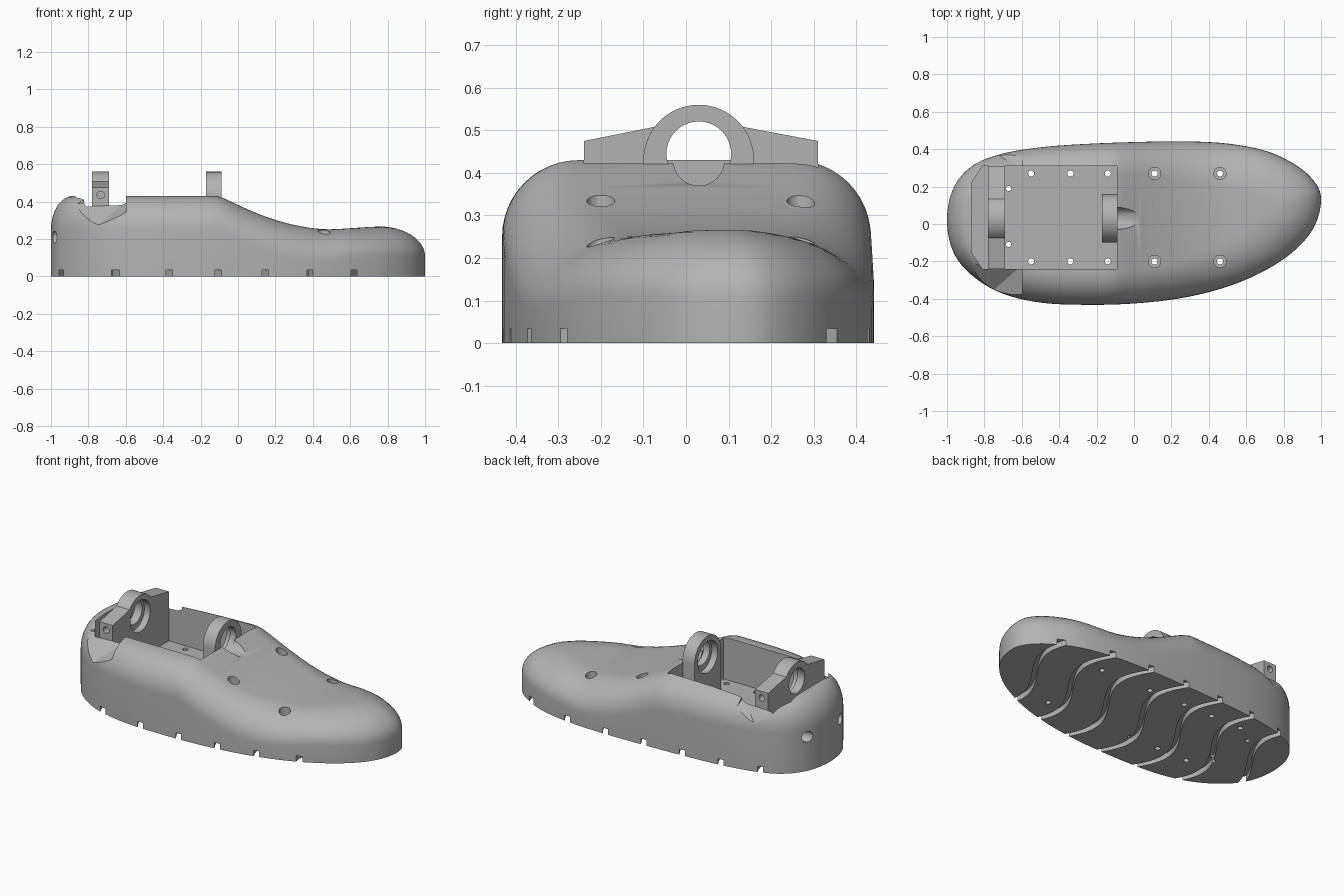
import bpy, bmesh, math
from mathutils import Matrix, Vector

if bpy.data.objects.get("Cube"):
    bpy.data.objects.remove(bpy.data.objects["Cube"], do_unlink=True)

grey = bpy.data.materials.new("grey_plastic")
grey.use_nodes = True
grey.diffuse_color = (0.45, 0.45, 0.45, 1)
grey.node_tree.nodes["Principled BSDF"].inputs["Base Color"].default_value = (0.45, 0.45, 0.45, 1)


def make(name, bm):
    bmesh.ops.recalc_face_normals(bm, faces=bm.faces[:])
    me = bpy.data.meshes.new(name)
    bm.to_mesh(me)
    bm.free()
    me.materials.append(grey)
    ob = bpy.data.objects.new(name, me)
    bpy.context.collection.objects.link(ob)
    return ob


def cylinder(a, b, r, sides=32):
    a, b = Vector(a), Vector(b)
    d = b - a
    bm = bmesh.new()
    m = Matrix.Translation((a + b) / 2) @ d.to_track_quat('Z', 'Y').to_matrix().to_4x4()
    bmesh.ops.create_cone(bm, cap_ends=True, segments=sides, radius1=r, radius2=r,
                          depth=d.length, matrix=m)
    return make("cutter", bm)


def prism(name, points, move):
    """Extrude a closed 3D outline along a vector."""
    bm = bmesh.new()
    face = bm.faces.new([bm.verts.new(p) for p in points])
    out = bmesh.ops.extrude_face_region(bm, geom=[face])
    verts = [v for v in out["geom"] if isinstance(v, bmesh.types.BMVert)]
    bmesh.ops.translate(bm, verts=verts, vec=move)
    return make(name, bm)


def cut(target, cutter):
    mod = target.modifiers.new("cut", 'BOOLEAN')
    mod.operation, mod.solver, mod.object = 'DIFFERENCE', 'EXACT', cutter
    bpy.context.view_layer.objects.active = target
    bpy.ops.object.modifier_apply(modifier=mod.name)
    bpy.data.objects.remove(cutter, do_unlink=True)


def step(a, b, x):
    t = min(1, max(0, (x - a) / (b - a)))
    return t * t * (3 - 2 * t)


# Plan outline: side positions at even angles from heel to toe
LEFT = [.02, .19, .31, .375, .41, .428, .438, .442, .43, .39, .315, .225, .13]
RIGHT = [.02, -.15, -.275, -.37, -.42, -.432, -.425, -.395, -.335, -.245, -.135, -.01, .13]


def side(own, other, x):
    u = math.acos(max(-1, min(1, -x))) / math.pi * 12
    i = min(11, int(u))
    t = u - i
    p = [other[1]] + own + [other[-2]]
    a, b, c, d = p[i:i + 4]
    return b + t * (c - a + t * (2 * a - 5 * b + 4 * c - d + t * (3 * (b - c) + d - a))) / 2


def height(x):
    t = min(1, max(0, (x + .12) / .6))
    t = t * t / (t + .08)
    return .43 - .18 * (1 - (1 - t) ** 2) + .016 * step(.45, .8, x)


# Foot body: walls, rounded shoulder rings, then strips across the top
N, K = 80, 12
bm = bmesh.new()
loop = [(i, LEFT, RIGHT) for i in range(N + 1)] + [(i, RIGHT, LEFT) for i in range(N - 1, 0, -1)]
rings = [[] for _ in range(K + 2)]
for i, own, other in loop:
    x = -math.cos(math.pi * i / N)
    p = Vector((x, side(own, other, x), 0))
    sx = min(.6, max(-.7, x))
    spine = Vector((sx, (side(LEFT, RIGHT, sx) + side(RIGHT, LEFT, sx)) / 2, 0))
    dist = (spine - p).length
    w = min(.9 * dist, .12 + .06 * step(-.95, -.6, x) + .07 * step(0, .6, x))
    r = .18 - .02 * step(.2, .7, x)
    rings[0].append(bm.verts.new(p))
    for k in range(K + 1):
        a = math.pi / 2 * k / K
        q = p.lerp(spine, w * (1 - math.cos(a)) / dist)
        q.z = height(q.x) - r * (1 - math.sin(a))
        rings[k + 1].append(bm.verts.new(q))
M = len(loop)
for lo, hi in zip(rings, rings[1:]):
    for j in range(M):
        n = (j + 1) % M
        bm.faces.new((lo[j], lo[n], hi[n], hi[j]))
for ring in (rings[0], rings[-1]):
    for i in range(N):
        quad = [ring[i], ring[i + 1], ring[(M - i - 1) % M], ring[(M - i) % M]]
        bm.faces.new(list(dict.fromkeys(quad)))
foot = make("foot_shell", bm)

# Motor bay
FLOOR = .17
bay = [(-.09, -.24), (-.09, .31), (-.81, .31), (-.87, .22), (-.87, -.15), (-.81, -.24)]
cut(foot, prism("cutter", [(x, y, FLOOR) for x, y in bay], (0, 0, .6)))

# Ankle scoops beside the bay
for inner, s in ((.31, 1), (-.24, -1)):
    bm = bmesh.new()
    for x, zi, zo in ((-.6, .40, .31), (-.87, .39, .17)):
        for y, z in ((inner - s * .02, zi), (s * .46, zo)):
            bm.verts.new((x, y, z))
            bm.verts.new((x, y, .7))
    bmesh.ops.convex_hull(bm, input=bm.verts[:])
    cut(foot, make("cutter", bm))

# Shaft groove, screw holes and heel holes
cut(foot, cylinder((-.2, .03, .43), (.3, .03, .43), .06))
for y in (.27, -.2):
    for x in (-.55, -.34, -.14, .11, .46):
        cut(foot, cylinder((x, y, -.1), (x, y, .6), .016, 20))
        if x > 0:
            cut(foot, cylinder((x, y, .15), (x, y, .6), .033, 24))
for y in (.19, -.11):
    cut(foot, cylinder((-1.1, y, .21), (-.8, y, .21), .033, 24))
    cut(foot, cylinder((-.67, y, -.1), (-.67, y, .3), .014, 16))

# Wavy tread grooves
for g in range(7):
    line = []
    for k in range(33):
        y = -.5 + k / 32
        line.append((-.845 + .262 * g + .11 * math.sin(2 * math.pi * y), y))
    outline = [(x - .018, y, -.05) for x, y in line] + [(x + .018, y, -.05) for x, y in reversed(line)]
    cut(foot, prism("cutter", outline, (0, 0, .085)))

# Bearing brackets
CY, CZ, R = .03, .43, .13


def arc(a0, a1, n=28):
    angles = [math.radians(a0 + (a1 - a0) * k / n) for k in range(n + 1)]
    return [(CY + R * math.cos(a), CZ + R * math.sin(a)) for a in angles]


base = FLOOR - .01
profiles = {
    "rear_bracket": (-.78, .09, [(-.24, base), (.31, base), (.31, .475)] + arc(37, 143) + [(-.24, .475)]),
    "front_bracket": (-.17, .082, [(CY - R, base), (CY + R, base)] + arc(0, 180)),
}
parts = [foot]
for name, (x, thick, pts) in profiles.items():
    ob = prism(name, [(x, y, z) for y, z in pts], (thick, 0, 0))
    cut(ob, cylinder((x - .1, CY, CZ + .015), (x + .2, CY, CZ + .015), .076, 40))
    inner = (x + .05, x + .2) if name == "rear_bracket" else (x - .1, x + .04)
    cut(ob, cylinder((inner[0], CY, CZ), (inner[1], CY, CZ), .097, 40))
    parts.append(ob)
for y in (-.24, .31):
    cut(parts[1], cylinder((-.735, y - .08, .435), (-.735, y + .08, .435), .02, 20))

for ob in parts:
    bpy.ops.object.select_all(action='DESELECT')
    ob.select_set(True)
    bpy.context.view_layer.objects.active = ob
    bpy.ops.object.shade_smooth_by_angle(angle=math.radians(30))
